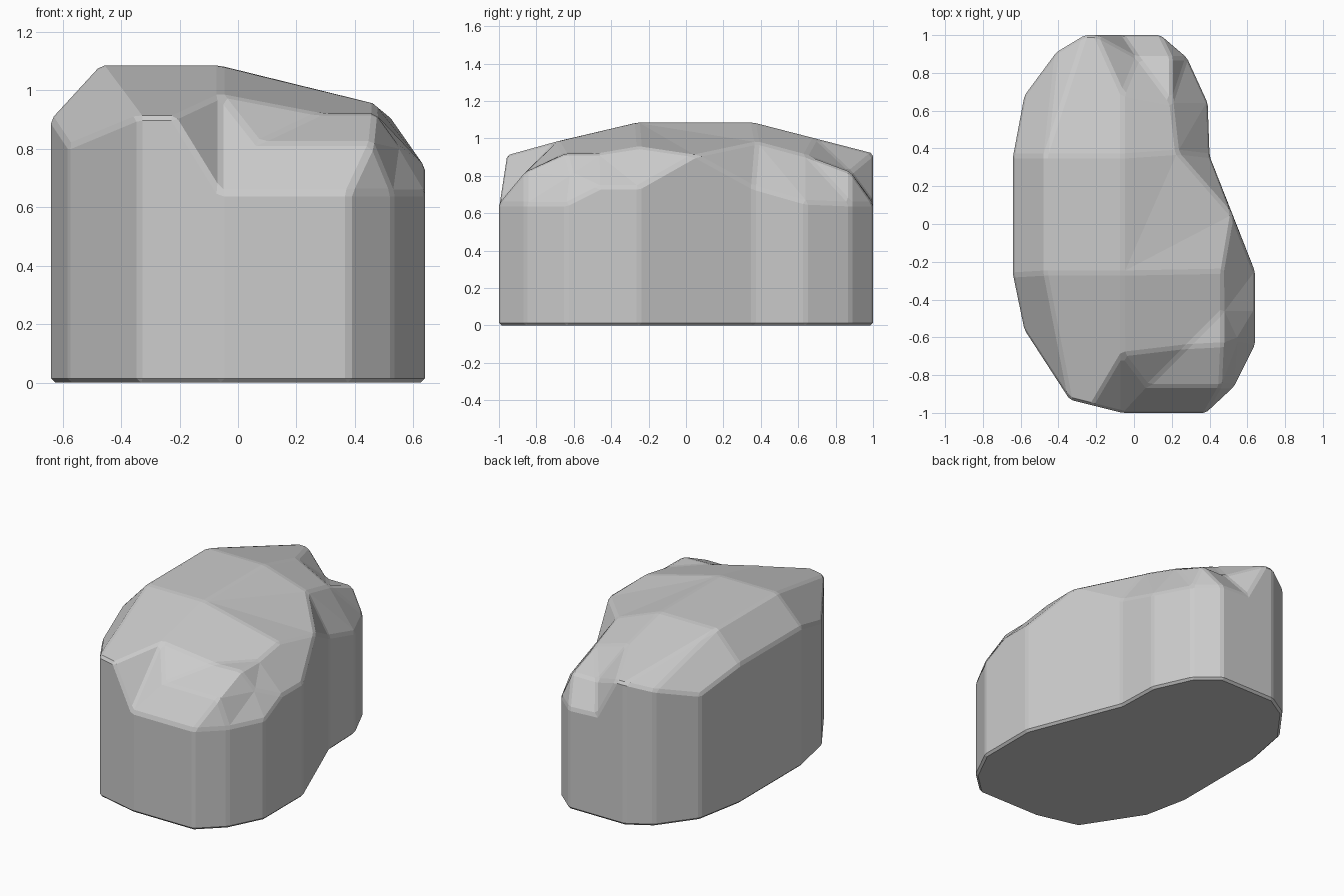
import bpy, bmesh, math
from mathutils import Vector, geometry

if "Cube" in bpy.data.objects:
    bpy.data.objects.remove(bpy.data.objects["Cube"])

# Rim of the boulder, counter-clockwise from the front left: x, y, top height
rim = [(-.34, -.93, .91), (-.22, -.96, .91), (-.06, -1, .65), (.38, -1, .65),
       (.53, -.86, .65), (.64, -.64, .65), (.64, -.46, .74), (.64, -.25, .74),
       (.52, .05, .91), (.40, .36, .74), (.39, .64, .66), (.28, .88, .65),
       (.14, 1, .65), (-.06, 1, .66), (-.20, 1, .92), (-.26, 1, .92),
       (-.41, .91, .88), (-.58, .68, .81), (-.64, .36, .90), (-.64, -.27, .90),
       (-.58, -.56, .81)]
# Plateau, front corner step, then back corner step
crown = [(-.47, -.26, 1.085), (-.06, -.26, 1.085), (-.06, .36, 1.085), (-.47, .36, 1.085),
         (.47, -.25, .955), (-.06, -.69, .985), (.28, -.65, .92), (.47, -.64, .92),
         (.07, -.86, .82), (.46, -.86, .82), (.23, .38, .98), (.20, .64, .91),
         (-.06, .69, 1.0), (.20, .88, .82), (.02, .88, .82), (.55, -.61, .81),
         (.47, -.46, .92)]
# Facet edges between those points
creases = [(21, 22), (22, 23), (23, 24), (24, 21), (22, 25), (25, 8), (23, 31), (31, 8),
           (21, 0), (21, 19), (24, 18), (22, 26), (26, 1), (26, 27), (27, 29), (29, 2),
           (29, 30), (30, 3), (30, 4), (27, 37), (37, 7), (27, 28), (28, 30), (28, 36),
           (36, 5), (36, 6), (30, 36), (28, 37), (25, 37), (25, 7), (31, 9), (31, 32),
           (32, 10), (32, 34), (34, 12), (34, 11), (35, 34), (35, 32), (35, 13),
           (33, 23), (33, 32), (33, 14), (24, 15)]

points = rim + crown
flat = [Vector(p[:2]) for p in points]
co, _, tris, origin, _, _ = geometry.delaunay_2d_cdt(
    flat, creases, [list(range(len(rim)))], 1, 1e-5)

# Faceted cap
bm = bmesh.new()
verts = []
for c, o in zip(co, origin):
    if o:
        z = points[o[0]][2]
    else:
        z = min(points, key=lambda p: (Vector(p[:2]) - c).length)[2]
    verts.append(bm.verts.new((c.x, c.y, z)))
for t in tris:
    bm.faces.new([verts[i] for i in t])

# Vertical sides and flat base
border = [e for e in bm.edges if e.is_boundary]
out = bmesh.ops.extrude_edge_only(bm, edges=border)["geom"]
for v in out:
    if isinstance(v, bmesh.types.BMVert):
        v.co.z = 0
low = [e for e in out if isinstance(e, bmesh.types.BMEdge)
       and all(v.co.z == 0 for v in e.verts)]
bmesh.ops.contextual_create(bm, geom=low)
bmesh.ops.recalc_face_normals(bm, faces=bm.faces[:])
bmesh.ops.dissolve_limit(bm, angle_limit=math.radians(4), verts=bm.verts[:], edges=bm.edges[:])

mesh = bpy.data.meshes.new("boulder")
bm.to_mesh(mesh)
bm.free()
boulder = bpy.data.objects.new("boulder", mesh)
bpy.context.collection.objects.link(boulder)

# Narrow softened edges
bevel = boulder.modifiers.new("soft_edges", "BEVEL")
bevel.width = 0.014
bevel.segments = 1
bevel.limit_method = "ANGLE"
bevel.angle_limit = math.radians(12)
